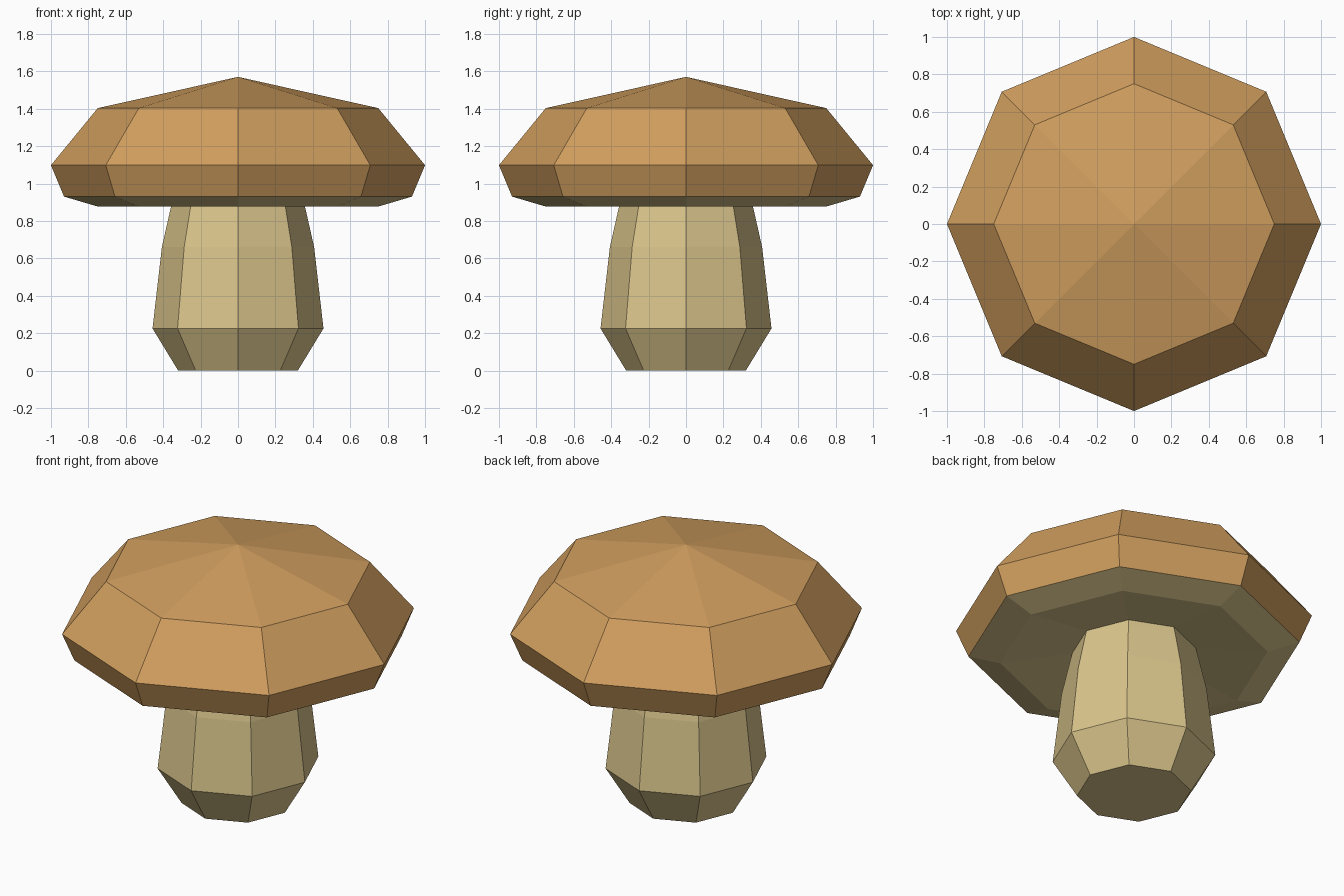
import bpy, bmesh
from math import cos, sin, tau

if "Cube" in bpy.data.objects:
    bpy.data.objects.remove(bpy.data.objects["Cube"])

SIDES = 8


def material(name, rgb):
    m = bpy.data.materials.new(name)
    m.diffuse_color = (*rgb, 1.0)
    m.use_nodes = True
    m.node_tree.nodes["Principled BSDF"].inputs["Base Color"].default_value = m.diffuse_color
    return m


def lathe(name, profile, mats, mat_rule=lambda i: 0):
    """Spin a bottom-to-top (radius, z) profile into a closed faceted solid."""
    bm = bmesh.new()
    rings = []
    for r, z in profile:
        if r == 0:
            rings.append([bm.verts.new((0, 0, z))] * SIDES)
        else:
            rings.append([bm.verts.new((r * cos(tau * k / SIDES), r * sin(tau * k / SIDES), z))
                          for k in range(SIDES)])
    for i in range(len(rings) - 1):
        low, high = rings[i], rings[i + 1]
        for k in range(SIDES):
            n = (k + 1) % SIDES
            corners = list(dict.fromkeys((low[k], low[n], high[n], high[k])))
            bm.faces.new(corners).material_index = mat_rule(i)
    # flat end caps where the profile does not meet the axis
    for ring, r in ((rings[0], profile[0][0]), (rings[-1], profile[-1][0])):
        if r:
            bm.faces.new(ring)
    bmesh.ops.recalc_face_normals(bm, faces=bm.faces)
    mesh = bpy.data.meshes.new(name)
    bm.to_mesh(mesh)
    bm.free()
    for m in mats:
        mesh.materials.append(m)
    obj = bpy.data.objects.new(name, mesh)
    bpy.context.collection.objects.link(obj)
    return obj


cap_brown = material("cap_brown", (0.63, 0.342, 0.112))
stem_cream = material("stem_cream", (0.70, 0.56, 0.26))

# Stem: bulging base tapering up into the cap
lathe("stem", [(0.32, 0), (0.457, 0.225), (0.407, 0.66), (0.358, 0.877), (0.34, 0.95)],
      [stem_cream])

# Cap: slightly hollow cream underside, brown rim and shallow peaked top
lathe("cap", [(0, 0.96), (0.75, 0.877), (0.93, 0.93), (1.0, 1.098), (0.75, 1.403), (0, 1.57)],
      [cap_brown, stem_cream], lambda i: 1 if i < 2 else 0)
